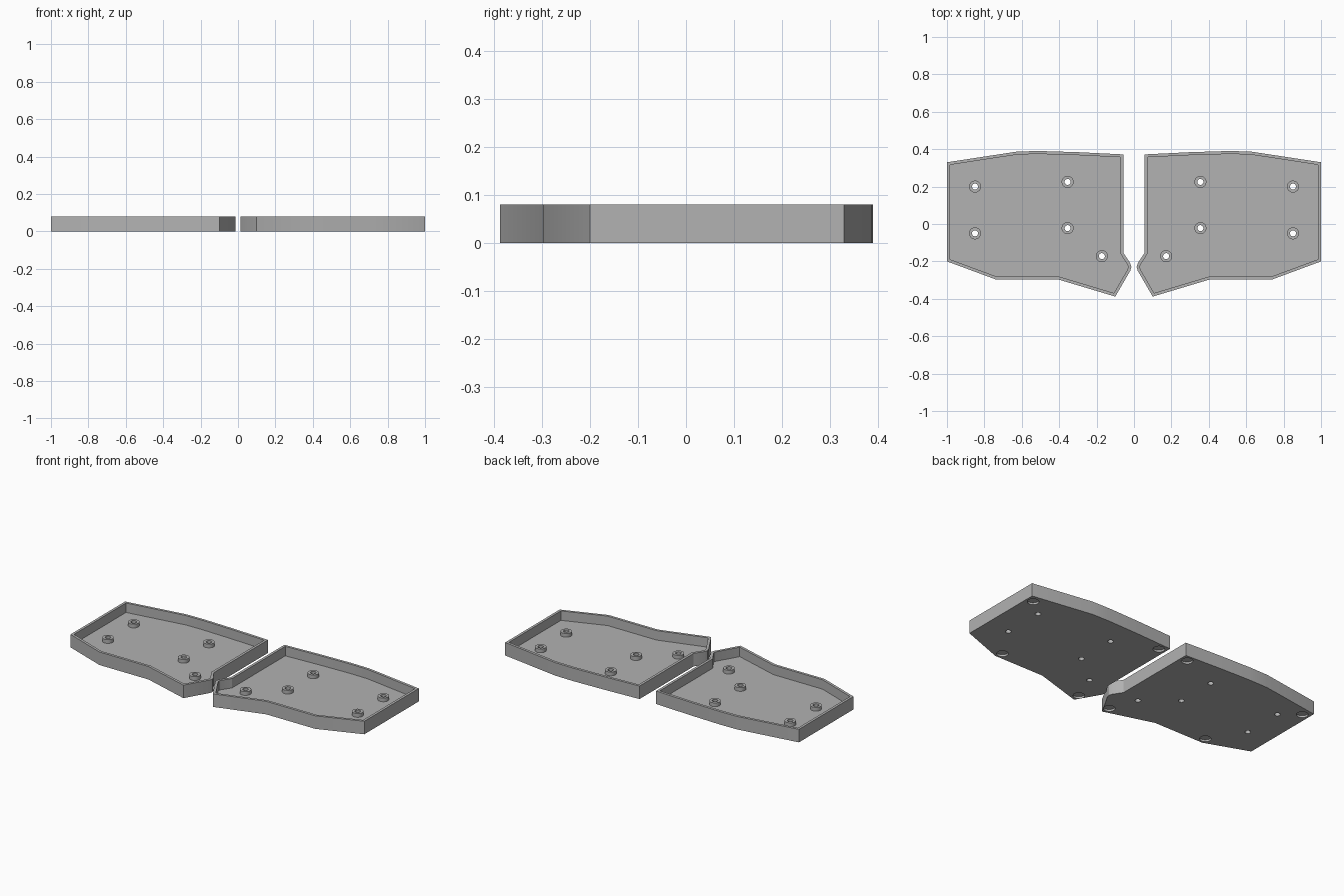
import bpy
import bmesh
from mathutils import Matrix

if "Cube" in bpy.data.objects:
    bpy.data.objects.remove(bpy.data.objects["Cube"])

HEIGHT, FLOOR, WALL = 0.08, 0.022, 0.016
POST_TOP, POST_R, HOLE_R, FOOT_R, FOOT_DEPTH = 0.045, 0.032, 0.016, 0.032, 0.012

# Half outline, clockwise from the inner back corner
OUTLINE = [(0.056, 0.372), (0.3, 0.384), (0.5, 0.39), (0.62, 0.388), (1, 0.33),
           (1, -0.2), (0.735, -0.298), (0.4, -0.298), (0.1, -0.388),
           (0.02, -0.25), (0.014, -0.23), (0.02, -0.21), (0.056, -0.155)]
POSTS = [(0.355, 0.225), (0.355, -0.022), (0.85, 0.2), (0.85, -0.05), (0.172, -0.172)]
FEET = [(0.955, 0.285), (0.72, -0.255), (0.108, -0.338), (0.1, 0.33)]

plastic = bpy.data.materials.new("grey plastic")
plastic.use_nodes = True
GREY = (0.445, 0.445, 0.445, 1)
plastic.diffuse_color = GREY
plastic.node_tree.nodes["Principled BSDF"].inputs["Base Color"].default_value = GREY


def make_object(name, bm):
    bmesh.ops.recalc_face_normals(bm, faces=bm.faces)
    mesh = bpy.data.meshes.new(name)
    bm.to_mesh(mesh)
    bm.free()
    mesh.materials.append(plastic)
    obj = bpy.data.objects.new(name, mesh)
    bpy.context.collection.objects.link(obj)
    return obj


def add_cylinder(bm, spot, radius, bottom, top):
    middle = Matrix.Translation((*spot, (bottom + top) / 2))
    bmesh.ops.create_cone(bm, cap_ends=True, segments=32, radius1=radius,
                          radius2=radius, depth=top - bottom, matrix=middle)


def cut(obj, cutter):
    mod = obj.modifiers.new("cut", 'BOOLEAN')
    mod.operation, mod.solver, mod.object = 'DIFFERENCE', 'EXACT', cutter


def finish(obj):
    # Apply the cuts, then mirror to the other half
    obj.modifiers.new("mirror", 'MIRROR').use_clip = False
    bpy.ops.object.select_all(action='DESELECT')
    obj.select_set(True)
    bpy.context.view_layer.objects.active = obj
    for mod in list(obj.modifiers):
        bpy.ops.object.modifier_apply(modifier=mod.name)
    bpy.ops.object.shade_smooth_by_angle(angle=0.5)


# Open tray: outline raised, top inset for the rim, centre sunk to the floor
bm = bmesh.new()
base = bm.faces.new([bm.verts.new((x, y, 0)) for x, y in OUTLINE])
raised = bmesh.ops.extrude_face_region(bm, geom=[base], use_keep_orig=True)["geom"]
top = [f for f in raised if isinstance(f, bmesh.types.BMFace)][0]
bmesh.ops.translate(bm, vec=(0, 0, HEIGHT),
                    verts=[v for v in raised if isinstance(v, bmesh.types.BMVert)])
bmesh.ops.recalc_face_normals(bm, faces=bm.faces)
bmesh.ops.inset_region(bm, faces=[top], thickness=WALL, use_even_offset=True)
sunk = bmesh.ops.extrude_face_region(bm, geom=[top])["geom"]
bmesh.ops.translate(bm, vec=(0, 0, FLOOR - HEIGHT),
                    verts=[v for v in sunk if isinstance(v, bmesh.types.BMVert)])
if top.is_valid:
    bmesh.ops.delete(bm, geom=[top], context='FACES_ONLY')
tray = make_object("trays", bm)

# Screw posts standing on the floor
bm = bmesh.new()
for spot in POSTS:
    add_cylinder(bm, spot, POST_R, FLOOR, POST_TOP)
posts = make_object("screw_posts", bm)

# Cutter for the screw holes and the round foot recesses
bm = bmesh.new()
for spot in POSTS:
    add_cylinder(bm, spot, HOLE_R, -0.02, HEIGHT)
for spot in FEET:
    add_cylinder(bm, spot, FOOT_R, -0.02, FOOT_DEPTH)
cutter = make_object("hole_cutter", bm)
cutter.hide_render = True

for part in (tray, posts):
    cut(part, cutter)
    finish(part)
bpy.data.objects.remove(cutter)
